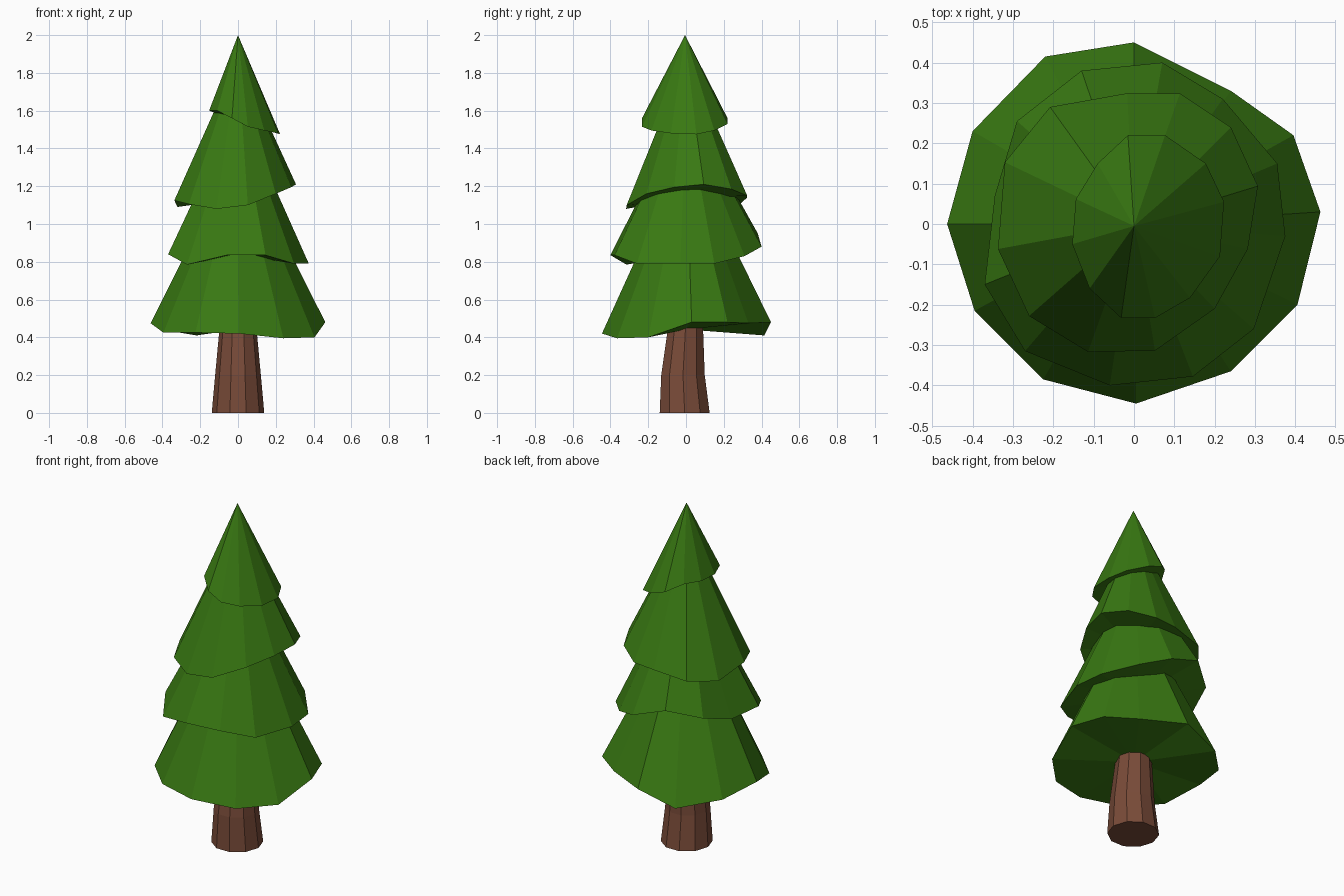
import bpy, bmesh
from math import cos, sin, tau

if "Cube" in bpy.data.objects:
    bpy.data.objects.remove(bpy.data.objects["Cube"])


def material(name, color):
    m = bpy.data.materials.new(name)
    m.diffuse_color = (*color, 1)
    m.use_nodes = True
    m.node_tree.nodes["Principled BSDF"].inputs["Base Color"].default_value = m.diffuse_color
    return m


def finish(name, bm, mat):
    bmesh.ops.recalc_face_normals(bm, faces=bm.faces[:])
    me = bpy.data.meshes.new(name)
    bm.to_mesh(me)
    bm.free()
    me.materials.append(mat)
    ob = bpy.data.objects.new(name, me)
    bpy.context.collection.objects.link(ob)


def foliage(name, rim, apex, mat):
    """Faceted cone with an uneven rim and a closed underside."""
    bm = bmesh.new()
    ring = [bm.verts.new(p) for p in rim]
    tip = bm.verts.new(apex)
    under = bm.verts.new((0, 0, sum(p[2] for p in rim) / len(rim)))
    for i, v in enumerate(ring):
        w = ring[(i + 1) % len(ring)]
        bm.faces.new((v, w, tip))
        bm.faces.new((w, v, under))
    finish(name, bm, mat)


green = material("needles", (0.04, 0.19, 0.006))
brown = material("bark", (0.19, 0.07, 0.04))

# Foliage tiers, rims running clockwise from the back
foliage("bottom_tier", [
    (0, .45, .48), (.24, .33, .475), (.395, .22, .48), (.462, .03, .48),
    (.405, -.2, .40), (.24, -.365, .395), (.005, -.445, .42), (-.225, -.385, .425),
    (-.395, -.215, .425), (-.463, 0, .475), (-.4, .23, .44), (-.22, .415, .41)],
    (0, 0, 1.4), green)
foliage("lower_middle_tier", [
    (.07, .40, .88), (.22, .31, .83), (.355, .15, .79), (.375, -.03, .79),
    (.297, -.26, .79), (.146, -.378, .835), (-.06, -.40, .835), (-.27, -.315, .785),
    (-.37, -.15, .84), (-.345, .07, .84), (-.29, .255, .90), (-.13, .38, .95)],
    (0, 0, 1.63), green)
foliage("upper_middle_tier", [
    (-.017, .324, 1.14), (.114, .324, 1.15), (.24, .24, 1.185), (.307, .094, 1.21),
    (.282, -.062, 1.195), (.20, -.21, 1.16), (.052, -.314, 1.10), (-.114, -.317, 1.08),
    (-.26, -.228, 1.105), (-.337, -.062, 1.125), (-.32, .153, 1.09), (-.208, .29, 1.11)],
    (0, 0, 1.88), green)
foliage("top_tier", [
    (-.015, .22, 1.56), (.077, .22, 1.53), (.178, .15, 1.495), (.223, .055, 1.475),
    (.213, -.08, 1.48), (.139, -.183, 1.495), (.052, -.233, 1.515), (-.032, -.233, 1.56),
    (-.11, -.16, 1.60), (-.153, -.05, 1.60), (-.144, .062, 1.60), (-.09, .15, 1.60)],
    (0, -.005, 2), green)

# Tapered, slightly bent trunk
bm = bmesh.new()
SIDES = 10
rings = []
for z, y, r in ((0, -.007, .139), (.2, -.016, .121), (.5, 0, .093)):
    rings.append([bm.verts.new((r * cos(tau * i / SIDES), y + r * sin(tau * i / SIDES), z))
                  for i in range(SIDES)])
for a, b in zip(rings, rings[1:]):
    for i in range(SIDES):
        j = (i + 1) % SIDES
        bm.faces.new((a[i], a[j], b[j], b[i]))
bm.faces.new(rings[0])
bm.faces.new(rings[-1])
finish("trunk", bm, brown)
